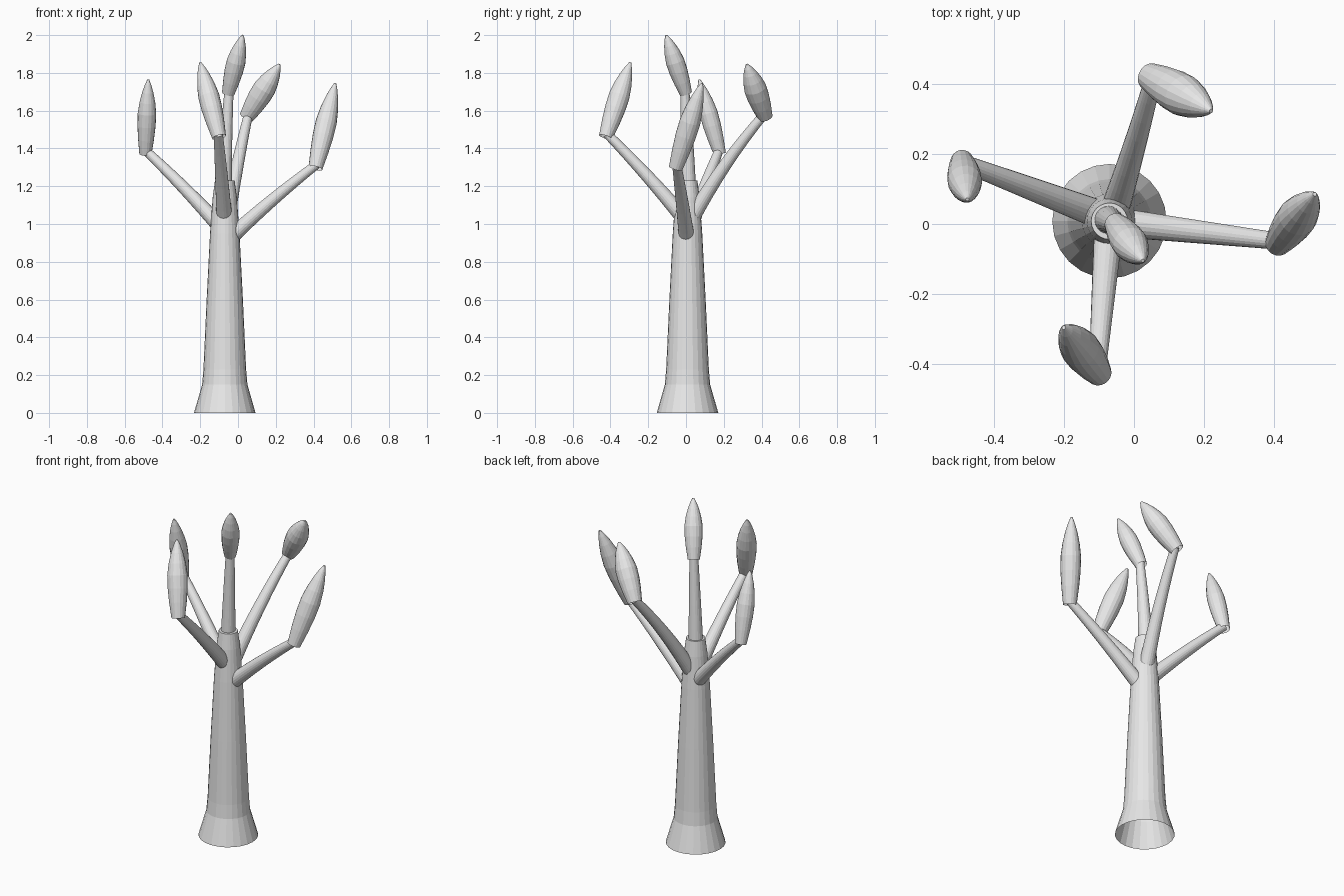
import bpy, bmesh, math
from mathutils import Vector

cube = bpy.data.objects.get("Cube")
if cube:
    bpy.data.objects.remove(cube)

grey = bpy.data.materials.new("plain grey")
grey.use_nodes = True
grey.diffuse_color = (0.8, 0.8, 0.8, 1)
grey.node_tree.nodes["Principled BSDF"].inputs["Base Color"].default_value = (0.8, 0.8, 0.8, 1)


def tube(name, centres, radii, sides, cap_end=True):
    """Flat-faced tube through the centres, open at its start."""
    bm = bmesh.new()
    rings = []
    last = len(centres) - 1
    for i, (c, r) in enumerate(zip(centres, radii)):
        along = centres[min(i + 1, last)] - centres[max(i - 1, 0)]
        turn = Vector((0, 0, 1)).rotation_difference(along)
        ring = []
        for k in range(sides):
            a = 2 * math.pi * k / sides
            ring.append(bm.verts.new(c + turn @ Vector((r * math.cos(a), r * math.sin(a), 0))))
        rings.append(ring)
    for low, high in zip(rings, rings[1:]):
        for k in range(sides):
            n = (k + 1) % sides
            bm.faces.new((low[k], low[n], high[n], high[k]))
    if cap_end:
        bm.faces.new(rings[-1])
    mesh = bpy.data.meshes.new(name)
    bm.to_mesh(mesh)
    bm.free()
    mesh.materials.append(grey)
    obj = bpy.data.objects.new(name, mesh)
    bpy.context.collection.objects.link(obj)
    return obj


def branch(name, start, end, bow, r_start, r_end, steps=8):
    """Tapered limb with a bowed centre line."""
    a, b = Vector(start), Vector(end)
    mid = (a + b) / 2 + Vector(bow)
    ts = [i / steps for i in range(steps + 1)]
    path = [a * (1 - t) ** 2 + mid * 2 * t * (1 - t) + b * t * t for t in ts]
    tube(name, path, [r_start + (r_end - r_start) * t for t in ts], 20)


# Bud outline: distance along the axis, share of the widest radius
BUD = [(0, .66), (.04, .70), (.2, .86), (.38, .98), (.55, 1), (.7, .84),
       (.83, .6), (.93, .34), (1, .1)]


def bud(name, base, tip, radius):
    a, b = Vector(base), Vector(tip)
    tube(name, [a.lerp(b, t) for t, _ in BUD], [radius * r for _, r in BUD], 18)


# Trunk with a flared foot and a shoulder at the top
TRUNK = [(0, .163), (.15, .12), (.23, .113), (.6, .096), (.95, .078), (1.14, .064), (1.23, .052)]
tube("trunk", [Vector((-.07, .008, z)) for z, _ in TRUNK], [r for _, r in TRUNK], 24)

# Limbs: name, root, bud base, bud tip, bow of the limb, bud radius
LIMBS = [
    ("right", (-.08, .02, .97), (-.49, .18, 1.37), (-.475, .07, 1.765), (0, 0, .02), .049),
    ("left", (-.05, .005, .92), (.41, -.055, 1.295), (.515, .085, 1.745), (0, 0, .02), .056),
    ("front", (-.072, -.01, 1.03), (-.10, -.425, 1.46), (-.20, -.295, 1.855), (0, 0, .02), .056),
    ("back", (-.06, .025, 1.02), (.045, .42, 1.565), (.22, .322, 1.845), (0, -.02, .03), .06),
    ("top", (-.075, .013, 1.15), (-.052, 0, 1.69), (.025, -.105, 2.0), (-.005, .005, 0), .05),
]
for side, root, base, tip, bow, radius in LIMBS:
    axis = (Vector(tip) - Vector(base)).normalized()
    branch(side + "_branch", root, Vector(base) + axis * .02, bow, .042, .024)
    bud(side + "_bud", base, tip, radius)
